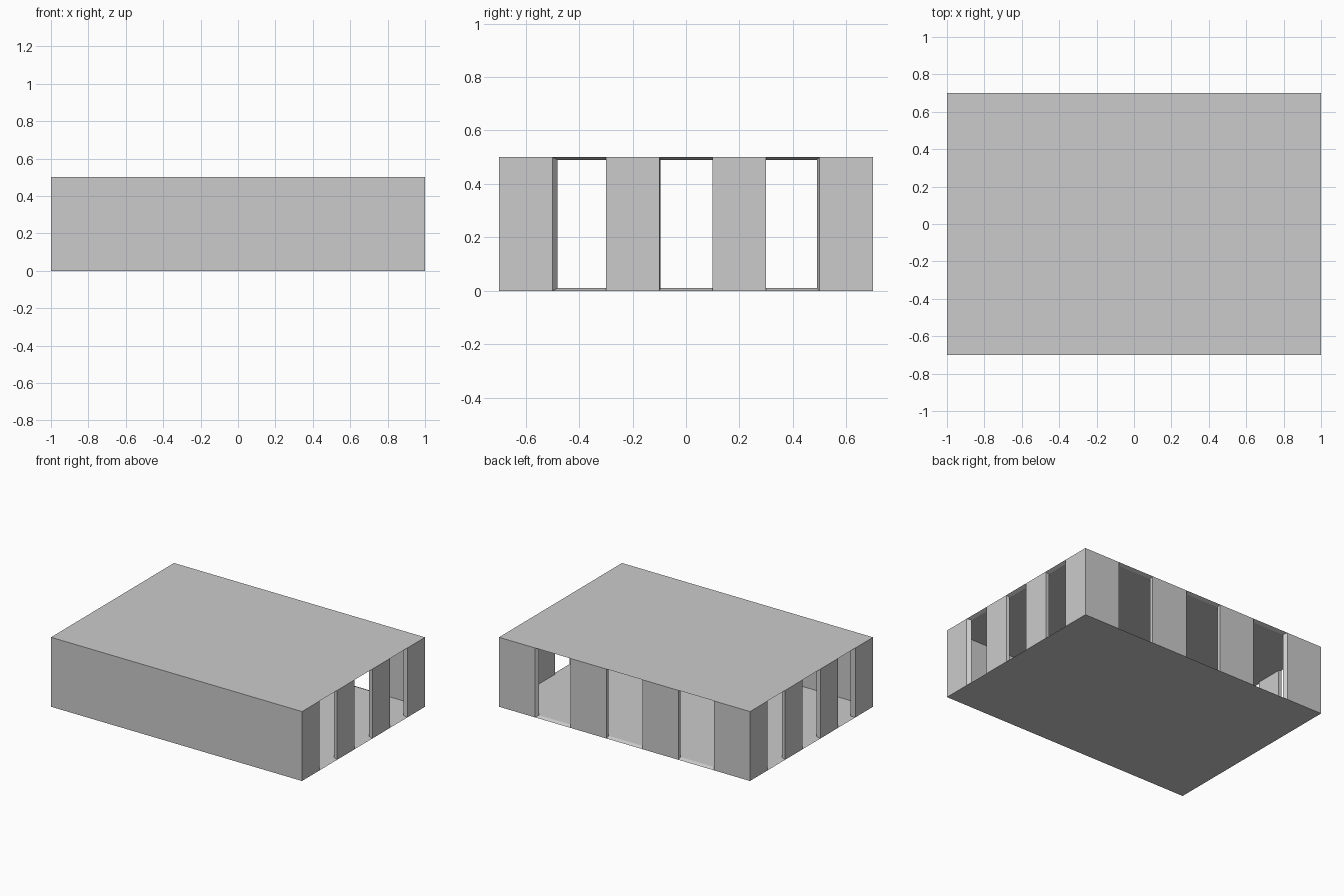
import bpy, bmesh

if "Cube" in bpy.data.objects:
    bpy.data.objects.remove(bpy.data.objects["Cube"])

W, D, H = 1.0, 0.7, 0.5      # half width, half depth, height
T, TZ = 0.025, 0.01          # wall depth, floor/roof thickness

# Jamb positions along each slotted wall: outer -> inner (slightly splayed)
side = [(-0.5, -0.48), (-0.3, -0.3), (-0.1, -0.095), (0.1, 0.1), (0.3, 0.3), (0.5, 0.49)]
s = 2 / 7
back = [(-2.5 * s, -0.697), (-1.5 * s, -1.5 * s), (-0.5 * s, -0.5 * s),
        (0.5 * s, 0.5 * s), (1.5 * s, 1.5 * s), (2.5 * s, 0.697)]

# Perimeter, counter-clockwise: (outer xy, inner xy, segment after it is open)
ring = []


def corner(sx, sy):
    ring.append(((sx * W, sy * D), (sx * (W - T), sy * (D - T)), False))


corner(-1, -1)
corner(1, -1)
for i, (o, n) in enumerate(side):
    ring.append(((W, o), (W - T, n), i % 2 == 0))
corner(1, 1)
for i, (o, n) in enumerate(reversed(back)):
    ring.append(((o, D), (n, D - T), i % 2 == 0))
corner(-1, 1)
for i, (o, n) in enumerate(reversed(side)):
    ring.append(((-W, o), (-W + T, n), i % 2 == 0))

bm = bmesh.new()
ob = [bm.verts.new((*o, 0)) for o, n, f in ring]
ot = [bm.verts.new((*o, H)) for o, n, f in ring]
ib = [bm.verts.new((*n, TZ)) for o, n, f in ring]
it = [bm.verts.new((*n, H - TZ)) for o, n, f in ring]

# Roof, floor and their inner faces
for loop in (ot, ob[::-1], it[::-1], ib):
    bm.faces.new(loop)

# Wall panels, slot rims and jambs
for i in range(len(ring)):
    j = (i + 1) % len(ring)
    if ring[i][2]:
        bm.faces.new((ot[i], it[i], it[j], ot[j]))
        bm.faces.new((ob[i], ob[j], ib[j], ib[i]))
        for k in (i, j):
            bm.faces.new((ob[k], ib[k], it[k], ot[k]))
    else:
        bm.faces.new((ob[i], ob[j], ot[j], ot[i]))
        bm.faces.new((ib[j], ib[i], it[i], it[j]))

bmesh.ops.recalc_face_normals(bm, faces=bm.faces)
mesh = bpy.data.meshes.new("slotted_box")
bm.to_mesh(mesh)
bm.free()
bpy.context.collection.objects.link(bpy.data.objects.new("slotted_box", mesh))
